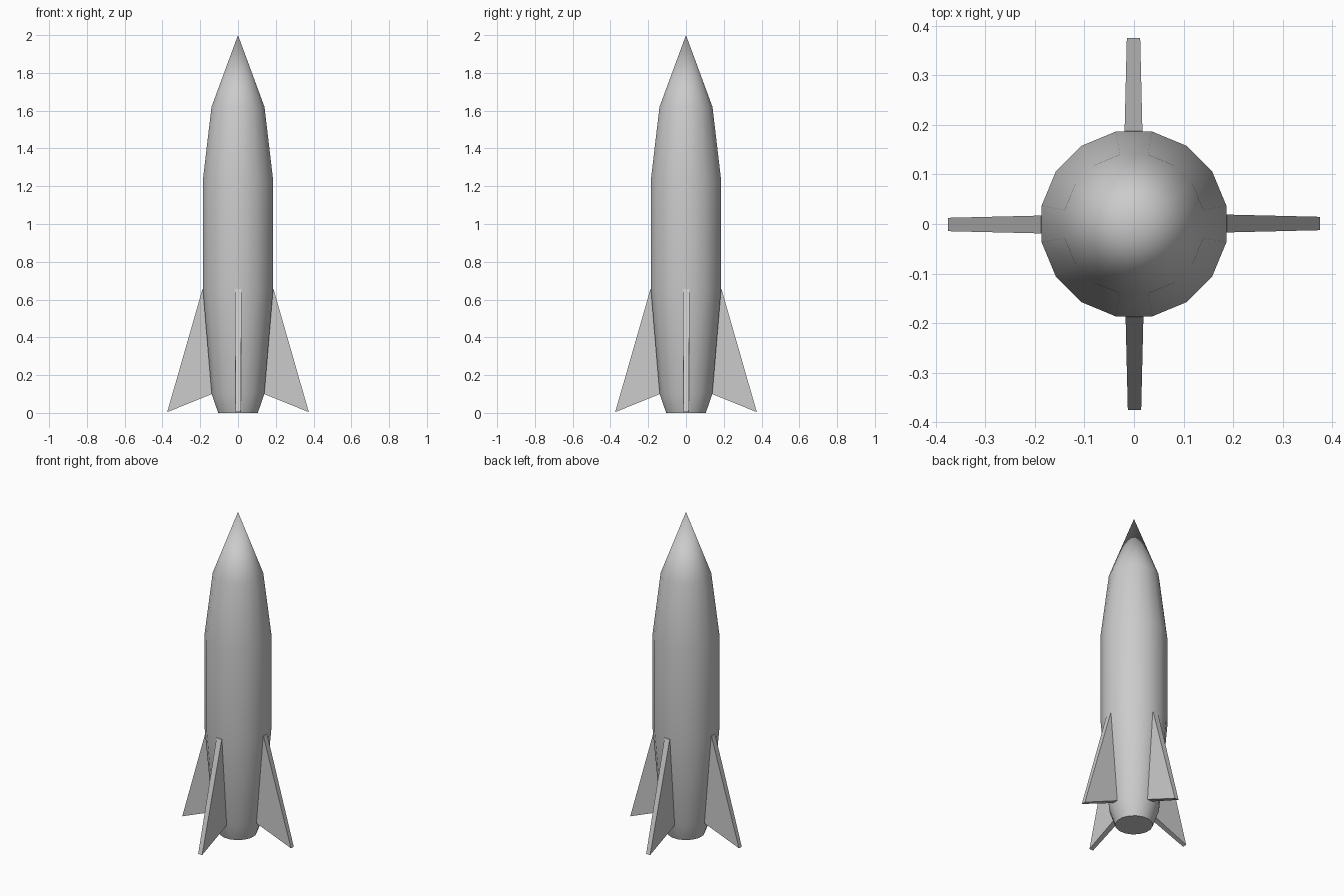
import bpy, bmesh, math
from mathutils import Matrix

if "Cube" in bpy.data.objects:
    bpy.data.objects.remove(bpy.data.objects["Cube"])

SIDES = 16


def finish(bm, name):
    bmesh.ops.recalc_face_normals(bm, faces=bm.faces)
    mesh = bpy.data.meshes.new(name)
    bm.to_mesh(mesh)
    bm.free()
    obj = bpy.data.objects.new(name, mesh)
    bpy.context.collection.objects.link(obj)
    return obj


# Hull: 16-sided lathe of (radius, height), closed by a point and a flat base
profile = [(0.107, 0), (0.142, 0.10), (0.19, 0.66), (0.19, 1.23), (0.143, 1.62)]
bm = bmesh.new()
rings = []
for r, z in profile:
    angles = [(i + 0.5) * math.tau / SIDES for i in range(SIDES)]
    rings.append([bm.verts.new((r * math.cos(a), r * math.sin(a), z)) for a in angles])
tip = bm.verts.new((0, 0, 2))
bm.faces.new(rings[0])
for i in range(SIDES):
    j = (i + 1) % SIDES
    for lo, hi in zip(rings, rings[1:]):
        bm.faces.new((lo[i], lo[j], hi[j], hi[i]))
    bm.faces.new((rings[-1][i], rings[-1][j], tip))
hull = finish(bm, "hull")
bpy.context.view_layer.objects.active = hull
hull.select_set(True)
bpy.ops.object.shade_smooth_by_angle(angle=math.radians(35))

# Fins: swept outline of (radial, height, half thickness), thinner at the tip
outline = [(0.125, 0.095, 0.018), (0.138, 0.10, 0.018), (0.375, 0.004, 0.0135),
           (0.188, 0.655, 0.018), (0.175, 0.665, 0.018)]
for k, side in enumerate(("right", "back", "left", "front")):
    bm = bmesh.new()
    a = [bm.verts.new((x, -t + 0.001, z)) for x, z, t in outline]
    b = [bm.verts.new((x, t + 0.001, z)) for x, z, t in outline]
    bm.faces.new(a)
    bm.faces.new(b[::-1])
    for i in range(len(a)):
        j = (i + 1) % len(a)
        bm.faces.new((a[i], a[j], b[j], b[i]))
    bm.transform(Matrix.Rotation(k * math.pi / 2, 4, 'Z'))
    finish(bm, side + "_fin")
